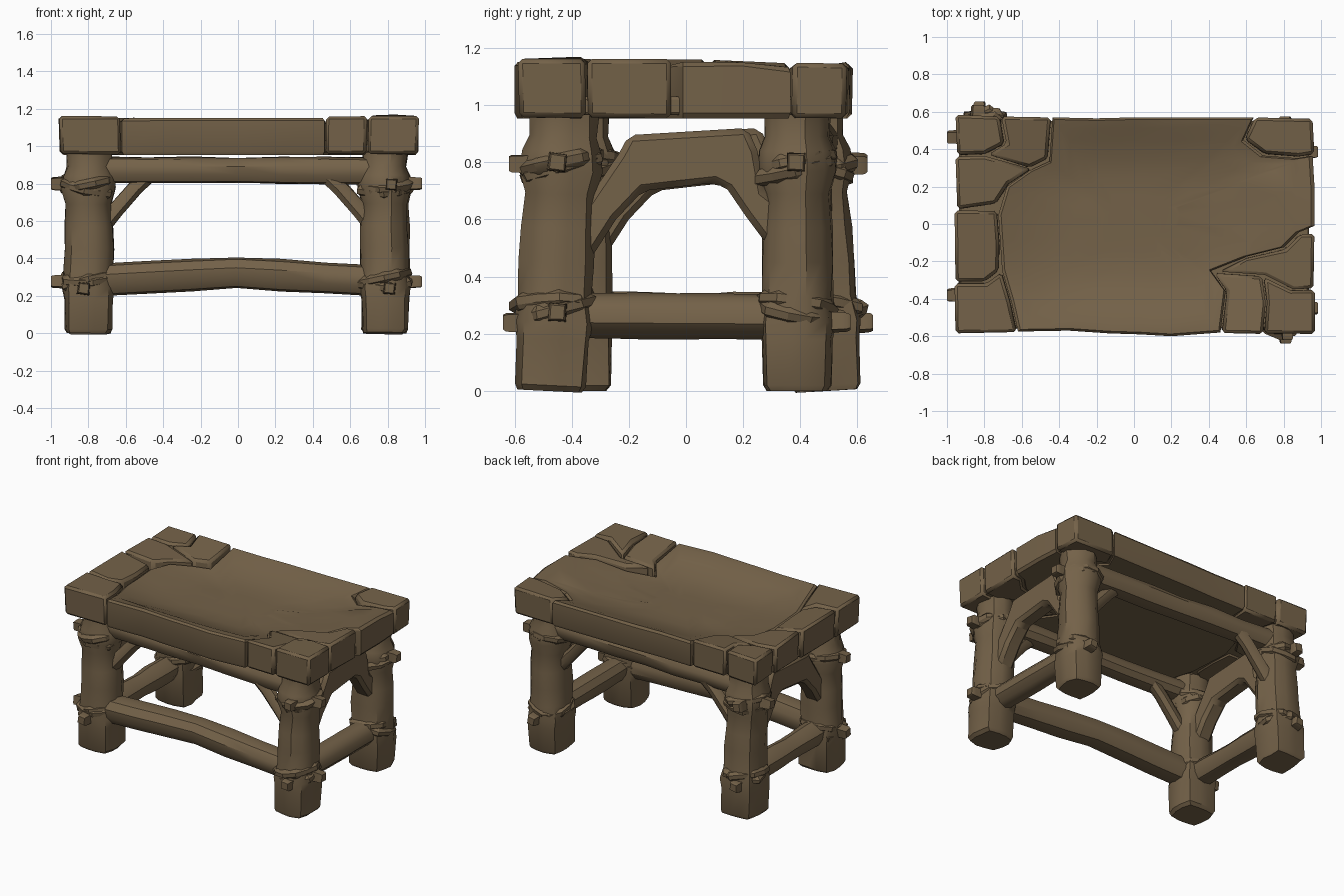
import bpy, bmesh, math, random
from mathutils import Vector

if "Cube" in bpy.data.objects:
    bpy.data.objects.remove(bpy.data.objects["Cube"])

random.seed(4)
wood = bpy.data.materials.new("weathered brown")
wood.diffuse_color = (0.175, 0.122, 0.066, 1)
wood.use_nodes = True
wood.node_tree.nodes["Principled BSDF"].inputs["Base Color"].default_value = wood.diffuse_color


def finish(name, bm, bevel=0, angle=32):
    bmesh.ops.recalc_face_normals(bm, faces=bm.faces)
    me = bpy.data.meshes.new(name)
    bm.to_mesh(me)
    bm.free()
    me.materials.append(wood)
    me.shade_smooth()
    me.set_sharp_from_angle(angle=math.radians(angle))
    ob = bpy.data.objects.new(name, me)
    bpy.context.collection.objects.link(ob)
    if bevel:
        m = ob.modifiers.new("worn edges", 'BEVEL')
        m.width, m.segments, m.limit_method = bevel, 1, 'ANGLE'
    return ob


def skin(bm, rings):
    """Join rings of vertices and cap both ends."""
    for a, b in zip(rings, rings[1:]):
        n = len(a)
        for i in range(n):
            bm.faces.new((a[i], a[(i + 1) % n], b[(i + 1) % n], b[i]))
    bm.faces.new(rings[0][::-1])
    bm.faces.new(rings[-1])


def loft(name, stations, sides=10, jitter=0.004, twist=0.0, angle=38):
    """Stations are (point, radius, squareness) along a beam."""
    bm = bmesh.new()
    d = (Vector(stations[-1][0]) - Vector(stations[0][0])).normalized()
    u = d.cross(Vector((0, 1, 0)) if abs(d.z) > 0.5 else Vector((0, 0, 1))).normalized()
    v = d.cross(u)
    wobble = [random.uniform(-jitter, jitter) for _ in range(sides)]
    rings = []
    for p, r, n in stations:
        ring = []
        for i in range(sides):
            t = 2 * math.pi * (i + 0.5) / sides
            c, s = math.cos(t), math.sin(t)
            k = (r + wobble[i] + random.uniform(-jitter, jitter) * 0.5)
            k /= (abs(c) ** n + abs(s) ** n) ** (1 / n)
            c, s = math.cos(t + twist), math.sin(t + twist)
            ring.append(bm.verts.new(Vector(p) + u * c * k + v * s * k))
        rings.append(ring)
    skin(bm, rings)
    return finish(name, bm, angle=angle)


def prism(name, pts, lo, hi, bevel):
    """Extrude an outline; lo and hi map an outline point to 3D."""
    bm = bmesh.new()
    skin(bm, [[bm.verts.new(lo(*p)) for p in pts], [bm.verts.new(hi(*p)) for p in pts]])
    return finish(name, bm, bevel)


def top_height(x, y):
    """Dish: low in the middle, rising to the rim, a little lower at the back."""
    q = ((abs(x) / 0.93) ** 4 + (abs(y) / 0.57) ** 4) ** 0.25
    t = max(0, min(1, (q - .4) / .55))
    return 1.045 + (.106 - (.02 if y > .3 else 0)) * t ** 1.6


# Dished main slab with cracks notched into its outline
slab = [(.88, -.045), (.965, -.01), (.965, .2), (.955, .365), (.87, .352), (.69, .366), (.585, .45),
        (.64, .57), (.3, .57), (0, .57), (-.2, .565), (-.436, .57),
        (-.452, .335), (-.56, .285), (-.68, .2), (-.725, .05), (-.715, -.1), (-.705, -.25),
        (-.655, -.42), (-.62, -.575), (-.35, -.57), (-.13, -.585), (.03, -.59),
        (.2, -.6), (.462, -.58), (.49, -.36), (.41, -.25), (.6, -.175), (.8, -.125)]
bm = bmesh.new()
rings = [[bm.verts.new((x * .985, y * .985, .954)) for x, y in slab],
         [bm.verts.new((x, y, .972)) for x, y in slab]]
for s, drop in ((1, .014), (.98, 0), (.9, 0), (.78, 0), (.6, 0), (.45, 0), (.25, 0)):
    rings.append([bm.verts.new((x * s, y * s, top_height(x * s, y * s) - drop
                                + random.uniform(-.002, .002))) for x, y in slab])
skin(bm, rings)
finish("main_slab", bm, angle=30)

# Solid core closing the gaps between the blocks
prism("slab_core", [(-.935, -.56), (.935, -.56), (.935, .55), (-.935, .55)],
      lambda x, y: (x, y, .965), lambda x, y: (x, y, 1.03), 0.01)

# Broken blocks around the slab rim
blocks = [
    [(-.955, .585), (-.72, .575), (-.695, .43), (-.8, .375), (-.945, .37)],
    [(-.71, .575), (-.445, .57), (-.463, .35), (-.56, .302), (-.78, .372), (-.682, .43)],
    [(-.955, .36), (-.8, .364), (-.55, .295), (-.672, .215), (-.74, .11), (-.945, .08)],
    [(-.96, .072), (-.735, .07), (-.722, -.1), (-.725, -.25), (-.8, -.308), (-.955, -.308)],
    [(-.96, -.318), (-.79, -.318), (-.71, -.26), (-.663, -.42), (-.628, -.578), (-.955, -.585)],
    [(.965, -.052), (.89, -.055), (.81, -.135), (.6, -.184), (.46, -.255), (.7, -.272), (.85, -.348), (.96, -.345)],
    [(.43, -.263), (.685, -.28), (.704, -.42), (.69, -.588), (.47, -.583), (.498, -.36)],
    [(.695, -.285), (.84, -.356), (.968, -.353), (.968, -.588), (.697, -.585), (.712, -.42)],
    [(.648, .57), (.955, .563), (.965, .375), (.88, .362), (.7, .376), (.594, .455)],
]
for i, pts in enumerate(blocks):
    lift = random.uniform(0, .01)
    prism("rim_block_%d" % i, pts,
          lambda x, y: (x * .993, y * .993, .952 + random.uniform(0, .008)),
          lambda x, y: (x, y, min(1.162, max(1.09, top_height(x, y)) + .008 + lift + random.uniform(-.006, .006))),
          .016)

# Legs with square feet and swollen joints; tilt shifts the foot and top in y
legs = {"front_left": (-.80, -.38), "front_right": (.785, -.45),
        "back_left": (-.80, .465), "back_right": (.785, .385)}
tilts = {"front_left": 0, "front_right": -.025, "back_left": .03, "back_right": 0}
profile = [(0, .108, 5), (.02, .12, 5), (.18, .123, 5), (.24, .134, 3.5), (.33, .126, 2.6),
           (.45, .128, 2.4), (.57, .124, 2.4), (.69, .118, 2.3), (.77, .142, 2.3),
           (.84, .136, 2.3), (.89, .115, 2.3), (.98, .118, 2.3)]
for name, (x, y) in legs.items():
    loft(name + "_leg", [((x + random.uniform(-.005, .005), y + tilts[name] * (1 - 2 * z), z), r, n)
                         for z, r, n in profile], 12, .007)
    # Ragged bindings around the joints
    for z in (.29, .79):
        for k, tilt in enumerate((.18, -.15)):
            ob = loft("%s_binding" % name, [((0, 0, h), r, 2.2) for h, r in
                      ((-.03, .125), (-.015, .145), (.012, .147), (.03, .125))], 11, .012, angle=25)
            ob.location = (x, y + tilts[name] * (1 - 2 * z), z + .02 * k - .01)
            ob.rotation_euler = (tilt, tilt * random.choice((-1, 1)), random.uniform(0, 6))


def rail(name, a, b, r, sag=0.0):
    a, b = Vector(a), Vector(b)
    st = []
    for t in (0, .2, .35, .5, .65, .8, 1):
        p = a.lerp(b, t) + Vector((0, random.uniform(-.004, .004), sag * (1 - abs(2 * t - 1))))
        st.append((p, r + random.uniform(-.004, .004), 2.3))
    loft(name, st, 10, .004)


# Long rails: upper on both sides, lower on the front only
fl, fr, bl, br = (legs[k] for k in ("front_left", "front_right", "back_left", "back_right"))
rail("front_lower_rail", (*fl, .28), (*fr, .275), .087, .045)
rail("front_upper_rail", (*fl, .872), (*fr, .866), .071)
rail("back_upper_rail", (*bl, .872), (*br, .866), .071)

# Side rails and arched side braces
arch = [(-.42, .46), (-.335, .46), (-.245, .60), (-.15, .70), (-.02, .715), (.10, .728), (.145, .705),
        (.21, .61), (.30, .49), (.40, .49), (.38, .62), (.275, .70), (.25, .84), (.215, .92),
        (-.20, .895), (-.235, .83), (-.35, .66)]
for side, f, b, dy in (("left", fl, bl, .045), ("right", fr, br, 0)):
    rail(side + "_lower_rail", (*f, .265), (*b, .26), .078)
    x = f[0]
    prism(side + "_arch_brace", [(y + dy, z) for y, z in arch],
          lambda y, z: (x - .06, y, z), lambda y, z: (x + .06, y, z), .022)

# Slanted corner braces below the long rails
for name, (x, y) in legs.items():
    s = 1 if x > 0 else -1
    loft(name + "_corner_brace", [((s * .735, y, .56), .045, 3), ((s * .65, y, .66), .042, 3),
                                  ((s * .545, y, .78), .04, 3), ((s * .45, y, .87), .042, 3)], 8, .004)


# Square peg ends sticking out of the legs
def peg(name, x, y, z, dx, dy, length):
    st = [((x + dx * t, y + dy * t, z), r, 9) for t, r in
          ((.08, .036), (length - .03, .033), (length - .01, .032), (length, .026))]
    loft(name + "_peg", st, 4, .002, random.uniform(-.2, .2))


for name, (x, y) in legs.items():
    sx, sy = (1 if x > 0 else -1), (1 if y > 0 else -1)
    peg(name + "_upper_outer", x, y, .80, sx, 0, .2)
    if sy < 0:
        peg(name + "_lower_outer", x, y, .275, sx, 0, .2)
    peg(name + "_lower_end", x + sx * .025, y, .24, 0, sy, .19)
    if name in ("front_right", "back_left"):
        peg(name + "_upper_end", x + sx * .035, y, .795, 0, sy, .17)
